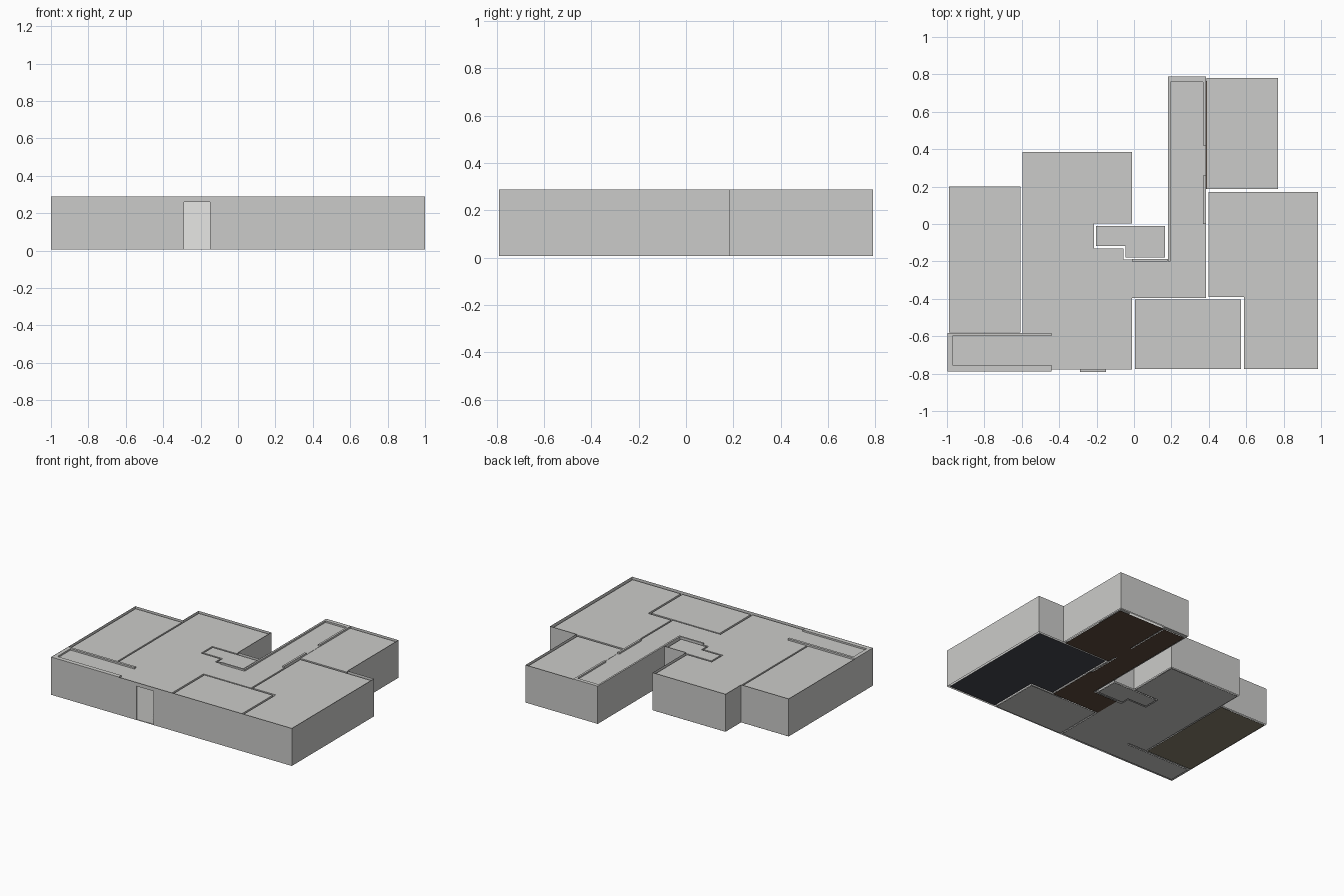
import bpy, bmesh

if "Cube" in bpy.data.objects:
    bpy.data.objects.remove(bpy.data.objects["Cube"])

Z0, ZC, ZT = 0.006, 0.276, 0.288   # wall base, ceiling height, wall top


def material(name, r, g, b):
    m = bpy.data.materials.new(name)
    m.diffuse_color = (r, g, b, 1)
    m.use_nodes = True
    m.node_tree.nodes["Principled BSDF"].inputs["Base Color"].default_value = m.diffuse_color
    return m


PLASTER = material("plaster", 0.60, 0.60, 0.585)
DOOR = material("door_white", 0.80, 0.80, 0.78)
WOOD = material("brown_wood", 0.11, 0.068, 0.046)
CARPET = material("olive_carpet", 0.245, 0.218, 0.152)
DARK = material("dark_carpet", 0.06, 0.064, 0.08)


def make(name, faces, mat):
    """Object from a list of faces, each a list of points."""
    bm = bmesh.new()
    for f in faces:
        bm.faces.new([bm.verts.new(p) for p in f])
    bmesh.ops.remove_doubles(bm, verts=bm.verts, dist=0.0001)
    me = bpy.data.meshes.new(name)
    bm.to_mesh(me)
    bm.free()
    me.materials.append(mat)
    ob = bpy.data.objects.new(name, me)
    bpy.context.collection.objects.link(ob)
    return ob


def rect(x0, y0, x1, y1):
    return [(x0, y0), (x1, y0), (x1, y1), (x0, y1)]


def flat(poly, z, up=True):
    pts = [(x, y, z) for x, y in poly]
    return pts if up else pts[::-1]


def upright(a, b, z0, z1):
    return [(*a, z0), (*b, z0), (*b, z1), (*a, z1)]


def skirt(poly, z0, z1):
    return [upright(poly[i], poly[(i + 1) % len(poly)], z0, z1) for i in range(len(poly))]


# Outer wall skin, with an opening for the front door
outline = [(-1, -.79), (1, -.79), (1, .185), (.78, .185), (.78, .79), (.18, .79),
           (.18, 0), (0, 0), (0, .395), (-.605, .395), (-.605, .21), (-1, .21)]
dl, dr, dtop, dy = -.29, -.15, .26, -.775
walls = skirt(outline, Z0, ZT)[1:]
walls += [upright((-1, -.79), (dl, -.79), Z0, ZT),
          upright((dr, -.79), (1, -.79), Z0, ZT),
          upright((dl, -.79), (dr, -.79), dtop, ZT),
          upright((dl, -.79), (dl, dy), Z0, dtop),
          upright((dr, dy), (dr, -.79), Z0, dtop),
          flat(rect(dl, -.79, dr, dy), dtop, False),
          flat(rect(dl, -.79, dr, dy), Z0)]
make("outer_walls", walls, PLASTER)

# Front door: wide leaf and narrow leaf
make("front_door_leaf", [upright((dl, -.781), (-.21, -.781), Z0, dtop)], DOOR)
make("front_door_side_leaf", [upright((-.21, -.778), (dr, -.778), Z0, dtop)], DOOR)

# Room shells: inner wall skin plus ceiling
living = [(-.99, -.778), (-.01, -.778), (-.01, -.395), (.385, -.395), (.385, .777),
          (.19, .777), (.19, -.19), (-.055, -.19), (-.055, -.13), (-.215, -.13),
          (-.215, .002), (-.01, .002), (-.01, .385), (-.595, .385), (-.595, -.582),
          (-.99, -.582)]
bath = [(-.045, -.178), (.165, -.178), (.165, -.01), (-.203, -.01), (-.203, -.118),
        (-.045, -.118)]
rooms = {
    "living_and_hall": living,
    "bathroom": bath,
    "left_bedroom": rect(-.99, -.58, -.607, .2),
    "middle_bedroom": rect(.005, -.775, .572, -.405),
    "back_bedroom": rect(.387, .188, .77, .78),
    "right_bedroom": [(.587, -.775), (.985, -.775), (.985, .172), (.397, .172),
                      (.397, -.39), (.587, -.39)],
}
for name, poly in rooms.items():
    make(name + "_shell", skirt(poly, Z0, ZC) + [flat(poly, ZC)], PLASTER)

# Floors, seen from below
floors = [
    ("living_floor", PLASTER, 0, [(-.98, -.77), (-.01, -.77), (-.01, -.2), (-.055, -.2),
     (-.055, -.13), (-.215, -.13), (-.215, .002), (-.01, .002), (-.01, .385), (-.595, .385),
     (-.595, -.58), (-.44, -.58), (-.44, -.6), (-.98, -.6)]),
    ("bathroom_floor", PLASTER, 0, bath),
    ("middle_bedroom_floor", PLASTER, 0, rooms["middle_bedroom"]),
    ("left_bedroom_floor", CARPET, 0, rooms["left_bedroom"]),
    ("right_bedroom_floor", DARK, Z0, rooms["right_bedroom"]),
    ("hall_floor", WOOD, 0, [(-.01, -.395), (.385, -.395), (.385, 0), (.37, 0), (.37, .76),
     (.195, .76), (.195, -.2), (-.01, -.2)]),
    ("hall_threshold", WOOD, 0, rect(.37, .26, .385, .42)),
    ("back_bedroom_floor", WOOD, 0, rect(.385, .188, .765, .765)),
]
for name, mat, z, poly in floors:
    make(name, [flat(poly, z, False), flat(poly, z + .003)], mat)

# Capped wall pieces around the entry and the hall
caps = [(-1, -.79, -.97, -.582), (-.97, -.79, -.44, -.755), (-.97, -.6, -.44, -.582),
        (.18, -.2, .195, .79), (.195, .76, .385, .79), (.37, .42, .385, .76),
        (.37, 0, .385, .26), (-.01, -.2, .18, -.188)]
for i, c in enumerate(caps):
    r = rect(*c)
    # keep the outer skin in front of the caps
    r = [(max(x, -.998), max(min(y, .788), -.788)) for x, y in r]
    r = [(.182 if x == .18 and c[0] == .18 else x, y) for x, y in r]
    make(f"capped_wall_{i + 1}", skirt(r, Z0, ZT) + [flat(r, ZT), flat(r, Z0, False)], PLASTER)

# Door jambs bridging the gaps between rooms
jambs = [((-.607, y), (-.595, y)) for y in (-.38, -.13)]
jambs += [((x, -.405), (x, -.395)) for x in (.13, .25)]
jambs += [((.385, y), (.397, y)) for y in (-.05, .055)]
jambs += [((x, -.19), (x, -.178)) for x in (.01, .11)]
make("door_jambs", [upright(a, b, Z0, .26) for a, b in jambs], PLASTER)
